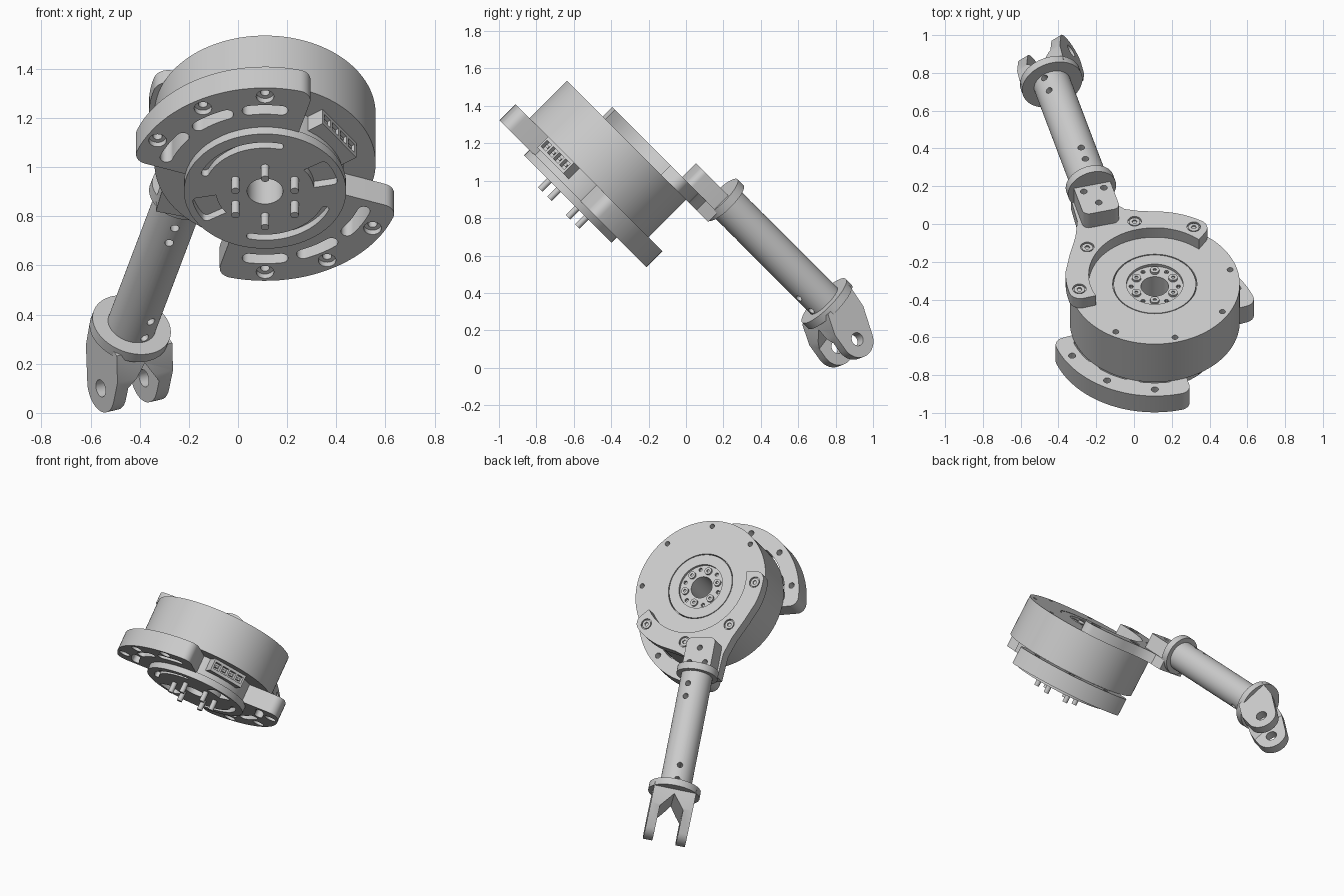
import bpy
import bmesh
from math import sin, cos, asin, radians, degrees
from mathutils import Matrix, Vector

if "Cube" in bpy.data.objects:
    bpy.data.objects.remove(bpy.data.objects["Cube"])

metal = bpy.data.materials.new("grey metal")
metal.use_nodes = True
grey = (0.6, 0.6, 0.6, 1)
metal.diffuse_color = grey
metal.node_tree.nodes["Principled BSDF"].inputs["Base Color"].default_value = grey


def rot(angle, axis):
    return Matrix.Rotation(radians(angle), 4, axis)


def move(*v):
    return Matrix.Translation(Vector(v))


# Frames: tilted assembly, motor (z to the back), motor front, arm (y along tube), fork
tilt = rot(-45, "X")
motor = tilt @ move(0.11, -1.085, 0)
front = motor @ rot(180, "X")
arm = tilt @ move(-0.228, -0.495, 0.775) @ rot(15, "Z")
along = arm @ rot(-90, "X")
fork = arm @ move(0, 0.813, 0) @ rot(-30, "Y")


def polar(r, a, cx=0, cy=0):
    return (cx + r * cos(radians(a)), cy + r * sin(radians(a)))


def arc(r, a0, a1, cx=0, cy=0, n=24):
    return [polar(r, a0 + (a1 - a0) * i / n, cx, cy) for i in range(n + 1)]


def circle(r, cx=0, cy=0, n=64):
    return [polar(r, 360 * i / n, cx, cy) for i in range(n)]


def rect(x0, x1, y0, y1):
    return [(x0, y0), (x1, y0), (x1, y1), (x0, y1)]


def slot(r, a0, a1, hw):
    """Curved slot with round ends."""
    return (arc(r + hw, a0, a1) + arc(hw, a1, a1 + 180, *polar(r, a1), n=8)[1:]
            + arc(r - hw, a1, a0)[1:] + arc(hw, a0 + 180, a0 + 360, *polar(r, a0), n=8)[1:-1])


def sector(r_in, r_c, hw, a0, a1, bulge=None):
    """Ring segment with rounded outer corners and an optional outer bulge."""
    off = degrees(asin(hw / r_in))
    pts = arc(r_in, a1 + off, a0 - off) + arc(hw, a0 - 90, a0, *polar(r_c, a0), n=8)
    if bulge:
        start, end, mid = bulge
        pts += arc(r_c + hw, a0, start)[1:] + mid + arc(r_c + hw, end, a1)
    else:
        pts += arc(r_c + hw, a0, a1)[1:]
    return pts + arc(hw, a1, a1 + 90, *polar(r_c, a1), n=8)[1:]


def make(name, prisms):
    """Object from prisms given as (frame, outline, z0, z1)."""
    bm = bmesh.new()
    for frame, pts, z0, z1 in prisms:
        low = [bm.verts.new(frame @ Vector((x, y, z0))) for x, y in pts]
        high = [bm.verts.new(frame @ Vector((x, y, z1))) for x, y in pts]
        bm.faces.new(low[::-1])
        bm.faces.new(high)
        for i in range(len(pts)):
            j = (i + 1) % len(pts)
            bm.faces.new((low[i], low[j], high[j], high[i]))
    bmesh.ops.recalc_face_normals(bm, faces=bm.faces)
    mesh = bpy.data.meshes.new(name)
    bm.to_mesh(mesh)
    bm.free()
    obj = bpy.data.objects.new(name, mesh)
    bpy.context.collection.objects.link(obj)
    return obj


def part(name, prisms, cuts=()):
    obj = make(name, prisms)
    if cuts:
        cutter = make(name + "_cutter", cuts)
        mod = obj.modifiers.new("cut", "BOOLEAN")
        mod.operation, mod.object = "DIFFERENCE", cutter
        mod.solver, mod.use_self = "EXACT", True
        graph = bpy.context.evaluated_depsgraph_get()
        mesh = bpy.data.meshes.new_from_object(obj.evaluated_get(graph))
        obj.modifiers.clear()
        obj.data = mesh
        bpy.data.objects.remove(cutter)
    obj.data.materials.clear()
    obj.data.materials.append(metal)
    bpy.ops.object.select_all(action="DESELECT")
    obj.select_set(True)
    bpy.context.view_layer.objects.active = obj
    bpy.ops.object.shade_smooth_by_angle(angle=radians(30))
    return obj


def ring(count, r, start=0):
    return [polar(r, start + 360 * i / count) for i in range(count)]


BORE = 0.073
bore = (motor, circle(BORE), 0, 1)

# Motor housing with rim holes and a seat for the rear cap
part("motor_body", [(motor, circle(0.45, n=128), 0.352, 0.636)],
     [bore, (motor, circle(0.223), 0.6, 0.7)]
     + [(motor, circle(0.016, *p, n=16), 0.58, 0.7) for p in ring(8, 0.413, 15)])
part("rear_cap", [(motor, circle(0.218), 0.59, 0.635)],
     [bore, (motor, circle(0.15), 0.618, 0.7)]
     + [(motor, circle(0.012, *p, n=12), 0.6, 0.7) for p in ring(6, 0.125, 0)])
part("rear_cap_bolts", [(motor, circle(0.024, *p, n=24), 0.61, 0.632) for p in ring(6, 0.112, 30)],
     [(motor, circle(0.01, *p, n=6), 0.622, 0.7) for p in ring(6, 0.112, 30)])

# Front hub and the two mounting ears
part("front_hub", [(front, circle(0.32), -0.36, -0.225)], [(front, circle(BORE), -1, 0)])
for side, turn in (("upper", 0), ("lower", 180)):
    frame = front @ rot(turn, "Z")
    cuts = []
    for a in (90, 120, 150):
        p = polar(0.505, a)
        cuts += [(frame, circle(0.019, *p, n=24), -0.5, 0),
                 (frame, circle(0.036, *p, n=32), -0.255, 0),
                 (frame, slot(0.43, a - 9, a + 9, 0.026), -0.5, 0)]
    part(side + "_mounting_ear", [(frame, sector(0.28, 0.5, 0.055, 75, 160), -0.352, -0.23)], cuts)

# Output disc with curved slots, pockets and pins
cuts = [(front, circle(BORE), -1, 0)]
for turn in (0, 180):
    cuts += [(front, slot(0.265, 77 + turn, 157 + turn, 0.016), -0.5, 0),
             (front, sector(0.2, 0.28, 0.02, 12 + turn, 32 + turn), -0.5, 0)]
part("output_disc", [(front, circle(0.33, n=96), -0.235, -0.19)], cuts)
part("output_pins", [(front, circle(0.017, *p, n=24), -0.2, -0.122) for p in ring(6, 0.139, 30)])

# Cable connector between the ears
plug = front @ rot(35, "Z")
part("connector_housing", [(plug, rect(0.28, 0.37, -0.12, 0.12), -0.355, -0.27)],
     [(plug, rect(0.34, 0.4, y - 0.022, y + 0.022), -0.335, -0.29) for y in (-0.085, -0.028, 0.028, 0.085)])
part("connector_pins", [(plug, rect(0.33, 0.362, y - 0.01, y + 0.01), -0.32, -0.305)
                        for y in (-0.085, -0.028, 0.028, 0.085)])

# Crescent bracket flowing into the arm tongue
neck = [(-0.08, 0.475), (-0.16, 0.49), (-0.21, 0.53), (-0.232, 0.618),
        (-0.444, 0.562), (-0.41, 0.4), (-0.42, 0.28), (-0.45, 0.15)]
bolts = [polar(0.413, a) for a in (60, 105, 150, 195)]
part("rear_bracket", [(motor, sector(0.35, 0.412, 0.06, 58, 197, (88, 177, neck)), 0.636, 0.707)],
     [(motor, circle(0.036, *p, n=32), 0.695, 0.8) for p in bolts])
part("bracket_bolts", [(motor, circle(0.029, *p, n=32), 0.69, 0.704) for p in bolts],
     [(motor, circle(0.014, *p, n=6), 0.694, 0.8) for p in bolts])

# Clamp block, tube and collars
block = arc(0.035, 180, 270, -0.065, -0.195, n=6) + arc(0.035, 270, 360, 0.065, -0.195, n=6) + [(0.1, 0), (-0.1, 0)]
part("clamp_block", [(arm, block, -0.068, 0.036)],
     [(arm, circle(0.018, x, y, n=20), -0.05, 0.1) for x, y in ((-0.055, -0.06), (0.055, -0.06), (0, -0.16))])
drills = [(arm, circle(0.018, 0, y, n=20), -0.2, 0.2) for y in (0.113, 0.2)]
drills += [(fork, circle(0.018, 0, y, n=20), -0.2, 0.2) for y in (-0.143, -0.046)]
part("arm_tube", [(along, circle(0.1), 0, 0.81)], drills)
part("near_collar", [(along, circle(0.132), -0.024, 0.024)])
part("far_collar", [(along, circle(0.165), 0.79, 0.836)])

# Fork with a tapered notch and a cross hole
prong = [(-0.1, 0), (0.12, 0), (0.18, 0.1)] + arc(0.1, -10, 150, 0.1, 0.214) + [(-0.07, 0.13)]
notch = [(0, 0.05), (0.075, 0.14), (0.075, 0.5), (-0.075, 0.5), (-0.075, 0.14)]
across = fork @ rot(90, "Y")
part("fork", [(across, prong, -0.135, 0.135)],
     [(fork, notch, -0.4, 0.4), (across, circle(0.036, 0.1, 0.214, n=32), -0.3, 0.3)])
